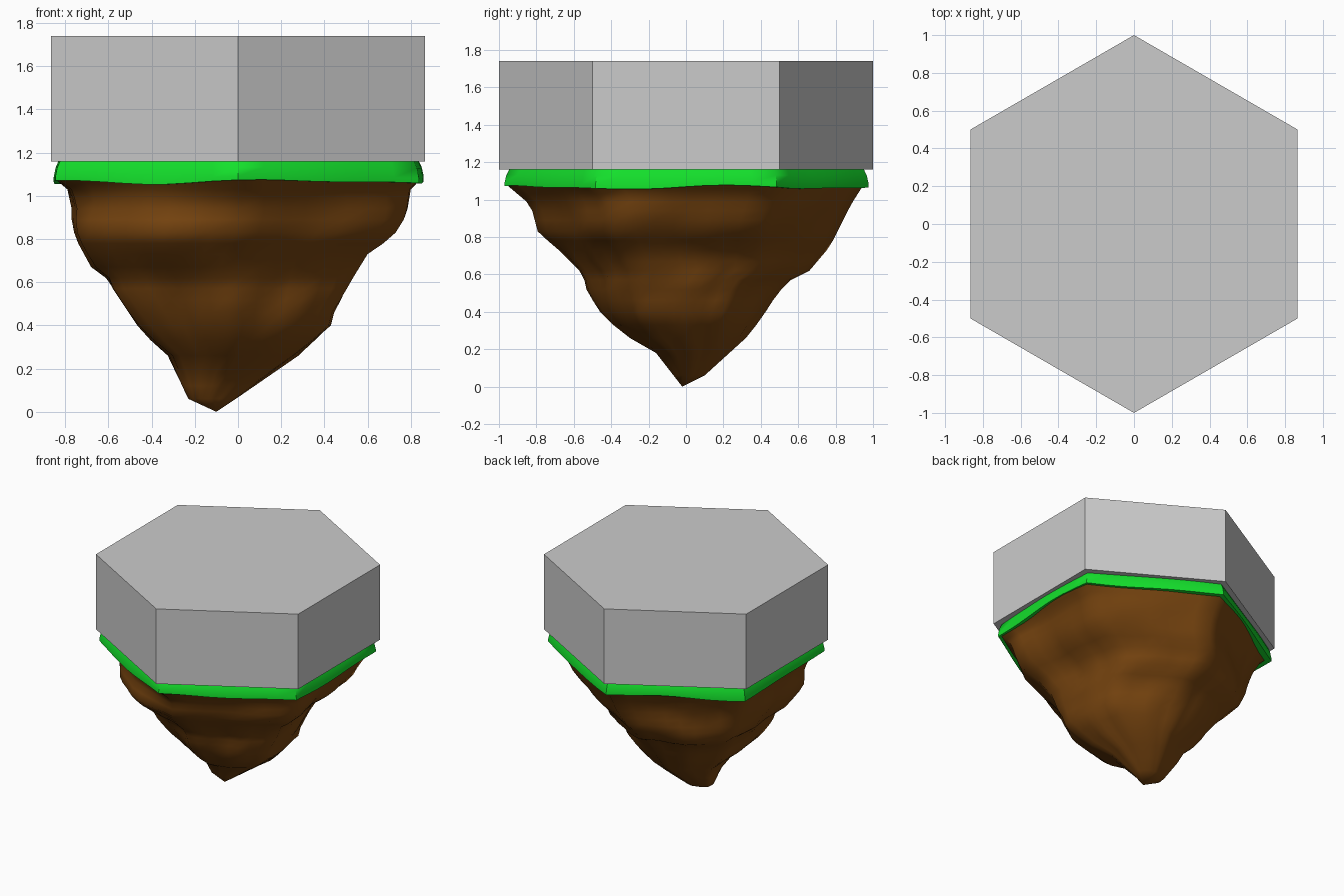
import bpy, bmesh, math
from mathutils import Vector, noise

if "Cube" in bpy.data.objects:
    bpy.data.objects.remove(bpy.data.objects["Cube"])

def material(name, color):
    m = bpy.data.materials.new(name)
    m.diffuse_color = color
    m.use_nodes = True
    m.node_tree.nodes["Principled BSDF"].inputs["Base Color"].default_value = m.diffuse_color
    return m

def interp(profile, z):
    # Silhouette reach at height z, from (z, reach) pairs listed top down
    for (z1, r1), (z0, r0) in zip(profile, profile[1:]):
        if z >= z0:
            return r0 + (r1 - r0) * (z - z0) / (z1 - z0)
    return profile[-1][1]

def outline(a, hexness):
    # Point at angle a on a shape between a circle and a hexagon pointing to +-y
    d = (a + math.pi / 6) % (math.pi / 3) - math.pi / 6
    r = hexness * 0.866 / math.cos(d) + (1 - hexness) * 0.93
    return Vector((r * math.cos(a), r * math.sin(a), 0))

def loft(name, rings, mat, angle):
    bm = bmesh.new()
    loops = [[bm.verts.new(p) for p in ring] for ring in rings]
    for lo, hi in zip(loops, loops[1:]):
        for i in range(len(lo)):
            j = (i + 1) % len(lo)
            bm.faces.new((lo[i], lo[j], hi[j], hi[i]))
    bm.faces.new(loops[0])
    bm.faces.new(loops[-1])
    bmesh.ops.remove_doubles(bm, verts=bm.verts, dist=0.0001)
    bmesh.ops.recalc_face_normals(bm, faces=bm.faces)
    mesh = bpy.data.meshes.new(name)
    bm.to_mesh(mesh)
    bm.free()
    ob = bpy.data.objects.new(name, mesh)
    bpy.context.collection.objects.link(ob)
    if mat:
        mesh.materials.append(mat)
    if angle:
        bpy.ops.object.select_all(action='DESELECT')
        ob.select_set(True)
        bpy.context.view_layer.objects.active = ob
        bpy.ops.object.shade_smooth_by_angle(angle=math.radians(angle))
    return ob

N = 48
angles = [2 * math.pi * i / N + math.pi / 6 for i in range(N)]

# Hexagonal block on top
corners = [math.pi / 6 + i * math.pi / 3 for i in range(6)]
loft("hex_block", [[(math.cos(a), math.sin(a), z) for a in corners]
                   for z in (1.16, 1.74)], None, 0)

# Grass band with a wavy lower lip
def grass_ring(scale, z, wave):
    ring = []
    for a in angles:
        p = outline(a, 0.9) * (scale + 0.006 * math.sin(5 * a + 1))
        p.z = z + wave * (math.sin(4 * a + 0.5) + 0.6 * math.sin(7 * a))
        ring.append(p)
    return ring

loft("grass_band", [grass_ring(0.88, 1.065, 0.008), grass_ring(0.98, 1.065, 0.008),
                    grass_ring(0.98, 1.085, 0.006), grass_ring(0.97, 1.13, 0.002),
                    grass_ring(0.955, 1.16, 0)],
     material("grass", (0.007, 0.75, 0.025, 1)), 50)

# Silhouettes of the hanging rock toward each side
left = [(1.08, -.85), (1.03, -.79), (.94, -.77), (.86, -.77), (.78, -.74), (.67, -.68),
        (.65, -.63), (.6, -.6), (.36, -.44), (.27, -.33), (.06, -.23), (0, -.1)]
right = [(1.08, .85), (1.03, .80), (.91, .78), (.83, .73), (.76, .65), (.73, .6),
         (.6, .52), (.45, .44), (.4, .43), (.26, .28), (.06, -.01), (0, -.1)]
front = [(1.08, -.96), (.97, -.83), (.82, -.79), (.75, -.70), (.6, -.55), (.51, -.53),
         (.37, -.44), (.26, -.3), (.18, -.16), (0, -.02)]
back = [(1.08, .95), (.97, .88), (.85, .82), (.75, .77), (.62, .66), (.57, .56),
        (.5, .49), (.36, .4), (.26, .32), (.06, .1), (0, -.02)]

def bulge(a, z, a0, z0, dz, size):
    # Smooth swelling of the rock around angle a0 (degrees) and height z0
    d = max(0, math.cos(a - math.radians(a0))) ** 6
    return size * d * math.exp(-((z - z0) / dz) ** 2)

# Craggy rings fitted to the silhouettes
def rock_ring(z):
    depth = 1 - z / 1.08
    pts = []
    for a in angles:
        p = outline(a, max(0.45, 0.9 - 0.5 * depth))
        n = Vector((1.5 * math.cos(a), 1.5 * math.sin(a), z * 2.2 + 4))
        crag = 0.14 * noise.noise(n) + 0.05 * noise.noise(n * 2.3)
        crag += bulge(a, z, 225, 0.85, 0.2, 0.13) + bulge(a, z, 315, 0.65, 0.3, 0.2)
        pts.append(p * (1 + crag * min(1, depth * 5)))
    bounds = []
    for k, lo, hi in ((0, left, right), (1, front, back)):
        mn, mx = min(p[k] for p in pts), max(p[k] for p in pts)
        bounds.append((mn, mx, interp(lo, z), interp(hi, z)))
    ring = []
    for p in pts:
        x, y = [lo + (p[k] - mn) / (mx - mn) * (hi - lo)
                for k, (mn, mx, lo, hi) in enumerate(bounds)]
        ring.append((x, y, z))
    return ring

levels = [0, .06, .12, .18, .26, .33, .4, .46, .52, .57, .62, .67, .73, .78,
          .83, .89, .94, .99, 1.03, 1.06, 1.08]
loft("rock", [rock_ring(z) for z in levels], material("earth", (0.19, 0.06, 0.005, 1)), 60)
